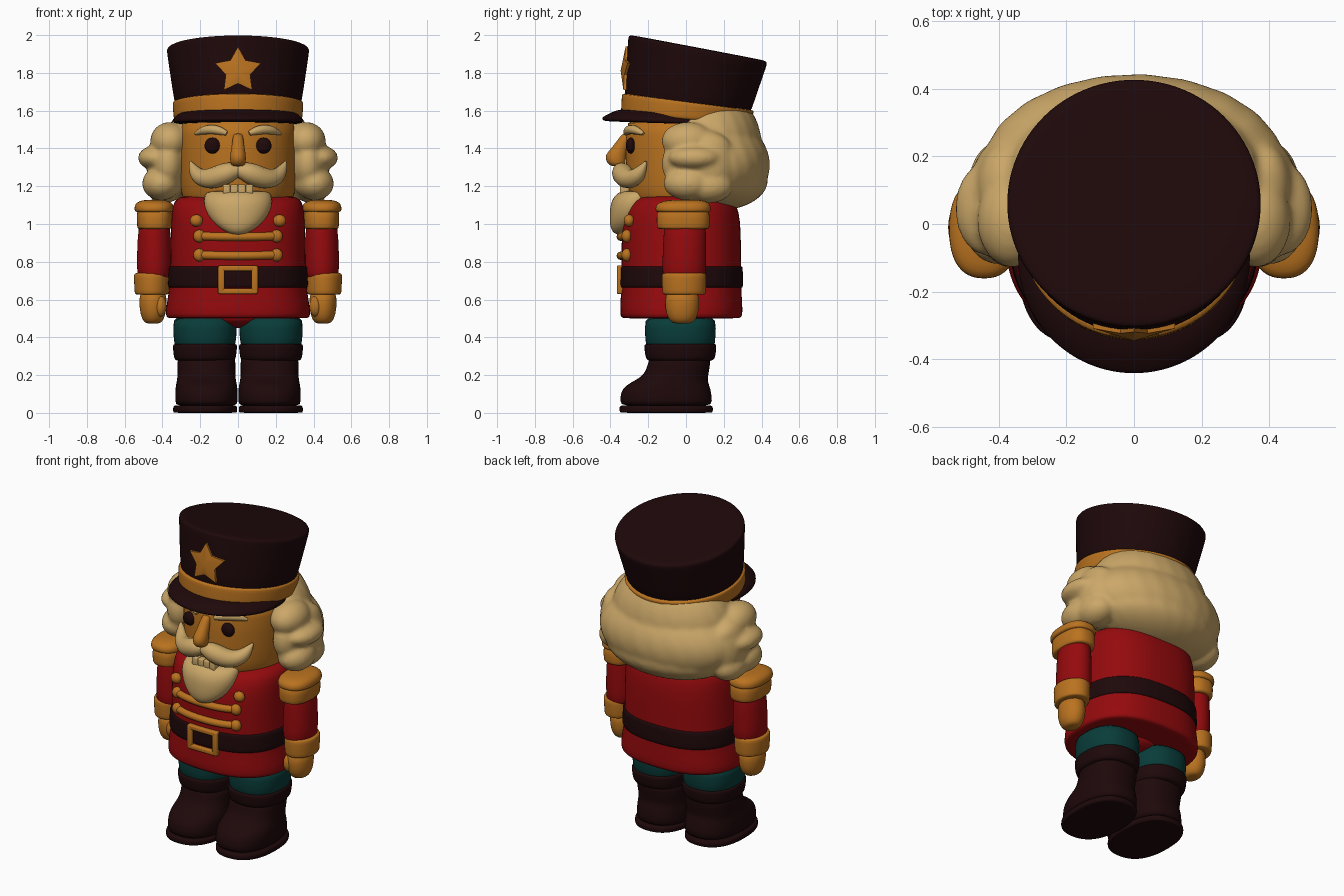
import bpy, bmesh, math
from mathutils import Vector


def material(name, rgb):
    m = bpy.data.materials.new(name)
    m.diffuse_color = (*rgb, 1)
    return m


DARK = material("dark brown", (0.013, 0.0025, 0.003))
RED = material("red", (0.30, 0.003, 0.004))
GOLD = material("gold", (0.49, 0.17, 0.014))
CREAM = material("cream", (0.60, 0.39, 0.14))
TEAL = material("teal", (0.0025, 0.045, 0.041))


def finish(name, bm, mat, subsurf=0):
    bmesh.ops.recalc_face_normals(bm, faces=bm.faces)
    me = bpy.data.meshes.new(name)
    bm.to_mesh(me)
    bm.free()
    me.materials.append(mat)
    me.polygons.foreach_set("use_smooth", [True] * len(me.polygons))
    ob = bpy.data.objects.new(name, me)
    bpy.context.collection.objects.link(ob)
    if subsurf:
        mod = ob.modifiers.new("smooth", 'SUBSURF')
        mod.levels = mod.render_levels = subsurf
    return ob


def loft(name, mat, rings, cx=0.0, e=2.0, n=32):
    """Stack of superellipse rings: (z, rx, ry, cy[, slope along y])."""
    bm = bmesh.new()
    loops = []
    for z, rx, ry, cy, *sl in rings:
        s = sl[0] if sl else 0
        loop = []
        for i in range(n):
            a = 2 * math.pi * i / n
            c, d = math.cos(a), math.sin(a)
            x = rx * math.copysign(abs(c) ** (2 / e), c)
            y = ry * math.copysign(abs(d) ** (2 / e), d)
            loop.append(bm.verts.new((cx + x, cy + y, z + s * y)))
        loops.append(loop)
    for p, q in zip(loops, loops[1:]):
        for i in range(n):
            bm.faces.new((p[i], p[(i + 1) % n], q[(i + 1) % n], q[i]))
    bm.faces.new(loops[0])
    bm.faces.new(loops[-1])
    return finish(name, bm, mat, 1)


def add_ball(bm, c, r, ripple=0.0):
    vs = bmesh.ops.create_uvsphere(bm, u_segments=96 if ripple else 24,
                                   v_segments=32 if ripple else 16, radius=1)["verts"]
    for v in vs:
        k = 1 + ripple * math.sin(22 * math.atan2(v.co.y, v.co.x) + 5 * v.co.z) * (1 - v.co.z ** 2)
        v.co = Vector([c[i] + v.co[i] * r[i] * k for i in range(3)])


def ball(name, mat, c, r):
    bm = bmesh.new()
    add_ball(bm, c, r)
    return finish(name, bm, mat)


def tube(name, mat, pts):
    """Smooth tapering tube through (x, y, z, radius) points."""
    cu = bpy.data.curves.new(name, 'CURVE')
    cu.dimensions = '3D'
    cu.bevel_depth, cu.bevel_resolution, cu.use_fill_caps = 1.0, 4, True
    sp = cu.splines.new('NURBS')
    sp.points.add(len(pts) - 1)
    for p, (x, y, z, r) in zip(sp.points, pts):
        p.co, p.radius = (x, y, z, 1), r
    sp.order_u, sp.use_endpoint_u, sp.resolution_u = 3, True, 6
    cu.materials.append(mat)
    ob = bpy.data.objects.new(name, cu)
    bpy.context.collection.objects.link(ob)
    bpy.ops.object.select_all(action='DESELECT')
    ob.select_set(True)
    bpy.context.view_layer.objects.active = ob
    bpy.ops.object.convert(target='MESH')


def box(name, mat, c, size, bevel=0.008):
    bm = bmesh.new()
    bmesh.ops.create_cube(bm, size=1)
    for v in bm.verts:
        v.co = Vector([c[i] + v.co[i] * size[i] for i in range(3)])
    bmesh.ops.bevel(bm, geom=bm.edges[:], offset=bevel, segments=3, affect='EDGES', profile=0.5)
    return finish(name, bm, mat)


def face_y(x):
    return -0.32 * math.sqrt(max(0.0, 1 - (x / 0.31) ** 2))


def chest_y(x):
    return -0.025 - 0.317 * (1 - abs(x / 0.355) ** 2.5) ** 0.4


# Hat: crown, band, visor and star
loft("hat_crown", DARK, [(1.57, .32, .32, 0, -.08), (1.645, .337, .337, .01, -.13),
     (1.78, .358, .352, .035, -.16), (1.905, .376, .367, .06, -.19), (1.922, .378, .368, .062, -.19),
     (1.932, .368, .36, .062, -.19), (1.934, .33, .325, .062, -.19)], n=48)
loft("hat_band", GOLD, [(1.55, .32, .325, 0, -.08), (1.556, .34, .343, 0, -.08), (1.57, .342, .345, 0, -.08),
     (1.63, .347, .35, .009, -.12), (1.645, .346, .349, .01, -.13), (1.65, .33, .335, .01, -.13)], n=48)
loft("hat_visor", DARK, [(1.532, .32, .31, -.1, -.035), (1.534, .342, .34, -.1, -.035),
     (1.55, .347, .348, -.1, -.035), (1.565, .335, .325, -.1, -.035), (1.59, .31, .27, -.1, -.05),
     (1.60, .26, .22, -.1, -.05)], n=48)
bm = bmesh.new()
rim = []
for y_off in (-.012, .05):
    row = []
    for i in range(10):
        r = .127 if i % 2 == 0 else .068
        a = math.pi / 2 + math.pi * i / 5
        x, dz = r * math.cos(a), r * math.sin(a)
        row.append(bm.verts.new((x, -.318 + 1.2 * x * x + .08 * dz + y_off, 1.812 + dz)))
    rim.append(row)
tip = bm.verts.new((0, -.346, 1.812))
for i in range(10):
    j = (i + 1) % 10
    bm.faces.new((rim[0][i], rim[0][j], tip))
    bm.faces.new((rim[0][i], rim[0][j], rim[1][j], rim[1][i]))
bm.faces.new(rim[1])
star = finish("hat_star", bm, GOLD)
bpy.context.view_layer.objects.active = star
star.select_set(True)
bpy.ops.object.shade_smooth_by_angle(angle=math.radians(30))

# Head, nose, teeth and beard
loft("head", GOLD, [(1.08, .22, .22, 0), (1.10, .275, .28, 0), (1.15, .302, .312, 0),
     (1.25, .31, .32, 0), (1.5, .31, .32, 0), (1.58, .3, .31, 0)], n=40)
loft("nose", GOLD, [(1.48, .02, .02, -.31), (1.465, .028, .03, -.32), (1.41, .034, .042, -.345),
     (1.365, .043, .058, -.375), (1.325, .043, .052, -.37), (1.303, .032, .035, -.36)], n=16)
loft("beard", CREAM, [(.942, .025, .02, -.345), (.96, .07, .05, -.343), (1.0, .125, .08, -.325),
     (1.05, .165, .11, -.295), (1.1, .182, .122, -.28), (1.14, .182, .122, -.265),
     (1.17, .17, .105, -.25), (1.176, .13, .08, -.25)], n=24)
for i in range(4):
    box("tooth", CREAM, ((i - 1.5) * .04, -.325, 1.185), (.039, .05, .05), .007)

# Eyes, eyebrows and moustache
for s in (-1, 1):
    ball("eye", DARK, (s * .135, face_y(.135) - .004, 1.415), (.042, .026, .042))
    tube("eyebrow", CREAM, [(s * x, face_y(x) - .006, z, r) for x, z, r in
         ((.06, 1.48, .012), (.09, 1.493, .022), (.14, 1.502, .025), (.19, 1.495, .022), (.225, 1.478, .008))])
    tube("moustache", CREAM, [(s * x, face_y(x) - .025, z, r) for x, z, r in
         ((-.01, 1.285, .03), (.03, 1.28, .05), (.08, 1.262, .058), (.14, 1.24, .055),
          (.19, 1.242, .047), (.23, 1.275, .035), (.252, 1.33, .006))])

# Hair: full rounded back with curls at both sides, fused together
bm = bmesh.new()
add_ball(bm, (0, .16, 1.315), (.45, .283, .25), .004)
add_ball(bm, (0, .12, 1.42), (.385, .28, .3), .004)
add_ball(bm, (0, .16, 1.23), (.41, .272, .16), .004)
for s in (-1, 1):
    for c, r in (((.36, .01, 1.44), (.105, .14, .1)), ((.435, .045, 1.35), (.095, .14, .065)),
                 ((.405, .01, 1.215), (.103, .13, .09)), ((.37, .11, 1.31), (.115, .15, .19)),
                 ((.37, .01, 1.32), (.09, .14, .14)), ((.39, .12, 1.2), (.1, .13, .09)),
                 ((.385, .11, 1.4), (.08, .13, .09))):
        add_ball(bm, (s * c[0], c[1], c[2]), r)
hair = finish("hair", bm, CREAM)
rm = hair.modifiers.new("fuse", 'REMESH')
rm.mode, rm.voxel_size, rm.use_smooth_shade = 'VOXEL', 0.013, True
sm = hair.modifiers.new("soften", 'SMOOTH')
sm.factor, sm.iterations = 0.5, 6

# Jacket, belt and buckle
loft("jacket", RED, [(.5, .34, .28, -.025), (.502, .375, .315, -.025), (.515, .386, .326, -.025),
     (.6, .375, .322, -.025), (.67, .36, .317, -.025), (.9, .356, .317, -.025), (1.02, .354, .313, -.025),
     (1.1, .348, .29, -.02), (1.145, .325, .255, -.015), (1.16, .2, .17, -.01)], e=2.5, n=48)
ball("jacket_underside", RED, (0, -.04, .505), (.17, .16, .055))
loft("belt", DARK, [(.66, .35, .31, -.025), (.663, .37, .327, -.025), (.68, .372, .328, -.025),
     (.76, .368, .326, -.025), (.777, .366, .325, -.025), (.78, .35, .31, -.025)], e=2.5, n=48)
for s in (-1, 1):
    box("buckle_side", GOLD, (s * .088, -.345, .705), (.034, .04, .15))
    box("buckle_bar", GOLD, (0, -.345, .705 + s * .061), (.2, .04, .03))

# Chest braid bars, knobs and buttons
for z in (.932, .832):
    tube("braid_bar", GOLD, [(x, chest_y(x) - .004, z + .1 * x * x, .022)
         for x in (-.2, -.15, -.1, -.05, 0, .05, .1, .15, .2)])
    for s in (-1, 1):
        ball("braid_knob", GOLD, (s * .205, chest_y(.205) - .006, z + .004), (.032, .028, .034))
for s in (-1, 1):
    ball("chest_button", GOLD, (s * .22, chest_y(.22) - .002, 1.018), (.034, .028, .032))

# Arms and legs, mirrored
for s in (-1, 1):
    loft("sleeve", RED, [(.7, .07, .1, -.01), (.72, .094, .117, -.01), (.85, .092, .116, -.008),
         (1.0, .085, .112, -.005), (1.06, .06, .09, -.005)], s * .443)
    loft("shoulder_fringe", GOLD, [(.972, .075, .12, -.015), (.975, .09, .137, -.015), (.99, .093, .141, -.015),
         (1.07, .096, .142, -.015), (1.085, .08, .12, -.015)], s * .442, 2.5)
    loft("shoulder_pad", GOLD, [(1.062, .09, .13, -.015), (1.066, .102, .145, -.015), (1.08, .105, .148, -.015),
         (1.105, .102, .144, -.015), (1.122, .08, .115, -.01), (1.129, .04, .06, -.005)], s * .444, 2.4)
    loft("cuff", GOLD, [(.625, .075, .1, -.01), (.628, .09, .113, -.01), (.64, .092, .116, -.01),
         (.725, .096, .119, -.01), (.738, .094, .116, -.01), (.742, .075, .1, -.01)], s * .456)
    loft("hand", GOLD, [(.472, .03, .04, -.02), (.482, .05, .062, -.02), (.52, .067, .085, -.02),
         (.58, .074, .092, -.02), (.66, .07, .087, -.02)], s * .45)
    ball("thumb", GOLD, (s * .41, -.075, .565), (.032, .036, .055))
    loft("trouser_leg", TEAL, [(.33, .15, .175, -.03), (.36, .164, .184, -.03), (.45, .17, .19, -.03),
         (.53, .168, .188, -.03)], s * .175, 2.3)
    loft("boot_sole", DARK, [(0, .16, .235, -.105), (.002, .168, .245, -.105), (.012, .171, .249, -.105),
         (.036, .17, .248, -.105), (.042, .16, .238, -.105)], s * .174, 2.4)
    loft("boot", DARK, [(.03, .163, .24, -.105), (.06, .166, .244, -.105), (.11, .166, .241, -.106),
         (.145, .163, .222, -.098), (.17, .157, .195, -.08), (.2, .153, .17, -.052),
         (.26, .154, .164, -.035), (.32, .156, .165, -.03)], s * .167, 2.4)
    loft("boot_cuff", DARK, [(.272, .14, .16, -.03), (.28, .16, .178, -.03), (.3, .166, .187, -.03),
         (.35, .171, .192, -.03), (.363, .17, .191, -.03), (.368, .15, .175, -.03)], s * .175, 2.3)
